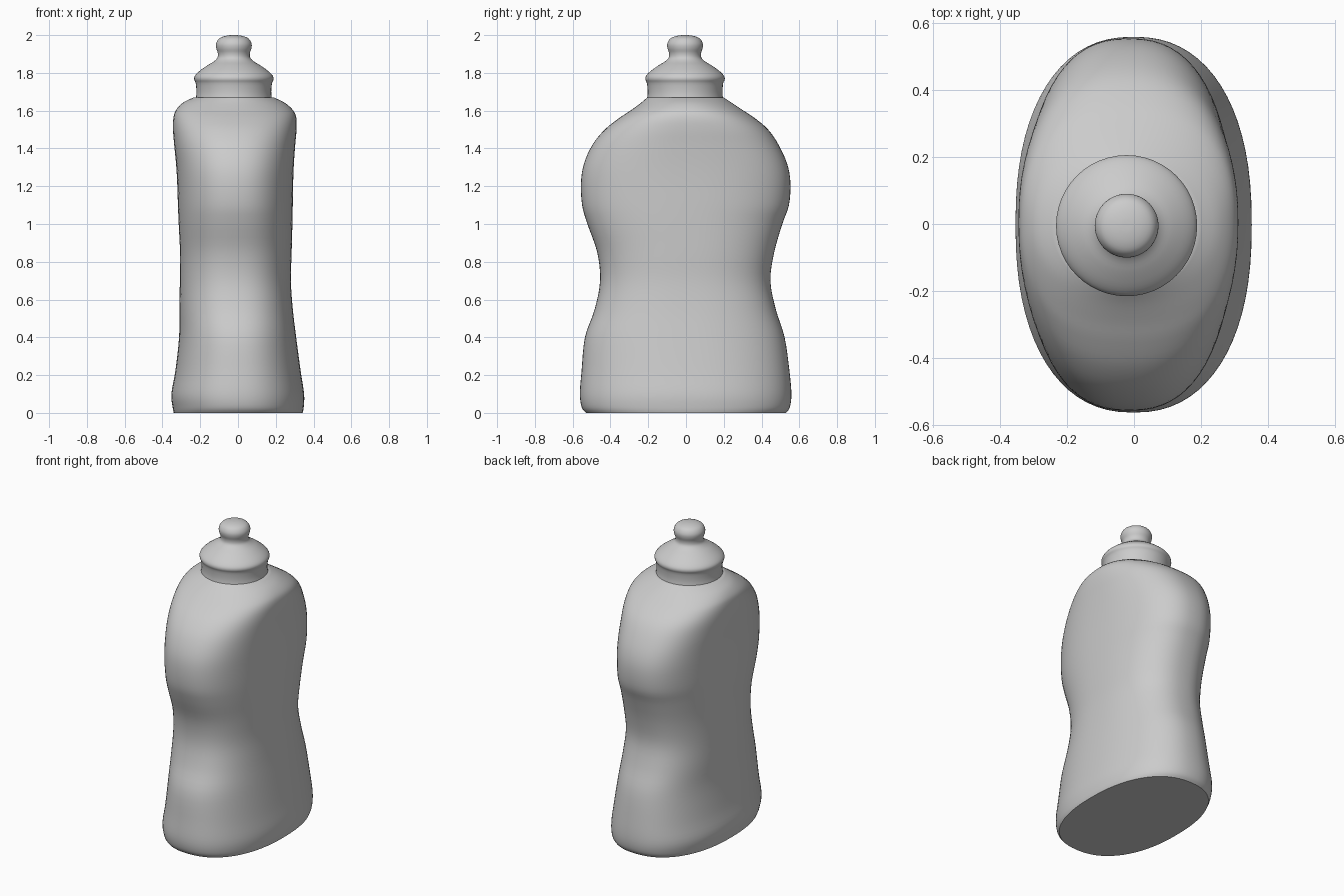
import bpy, bmesh, math

if "Cube" in bpy.data.objects:
    bpy.data.objects.remove(bpy.data.objects["Cube"])

grey = bpy.data.materials.new("matte grey")
grey.diffuse_color = (0.6, 0.6, 0.6, 1)
grey.use_nodes = True
grey.node_tree.nodes["Principled BSDF"].inputs["Base Color"].default_value = grey.diffuse_color


def smooth_rows(rows, steps):
    """Catmull-Rom interpolation between section rows."""
    out = []
    for i in range(len(rows) - 1):
        p = [rows[max(i - 1, 0)], rows[i], rows[i + 1], rows[min(i + 2, len(rows) - 1)]]
        for s in range(steps):
            t = s / steps
            out.append([0.5 * (2 * b + (c - a) * t + (2 * a - 5 * b + 4 * c - d) * t * t
                               + (3 * b - a - 3 * c + d) * t ** 3) for a, b, c, d in zip(*p)])
    return out + [rows[-1]]


def loft(name, rows, sides, steps):
    """Rows hold z, min x, max x, min y, max y, superellipse exponent."""
    bm = bmesh.new()
    rings = []
    for z, x0, x1, y0, y1, n in smooth_rows(rows, steps):
        ring = []
        for k in range(sides):
            a = 2 * math.pi * k / sides
            c, s = math.cos(a), math.sin(a)
            x = (x0 + x1) / 2 + (x1 - x0) / 2 * math.copysign(abs(c) ** (2 / n), c)
            y = (y0 + y1) / 2 + (y1 - y0) / 2 * math.copysign(abs(s) ** (2 / n), s)
            ring.append(bm.verts.new((x, y, z)))
        rings.append(ring)
    for lo, hi in zip(rings, rings[1:]):
        for k in range(sides):
            j = (k + 1) % sides
            bm.faces.new((lo[k], lo[j], hi[j], hi[k]))
    bm.faces.new(rings[0][::-1])
    bm.faces.new(rings[-1])
    mesh = bpy.data.meshes.new(name)
    bm.to_mesh(mesh)
    bm.free()
    mesh.materials.append(grey)
    ob = bpy.data.objects.new(name, mesh)
    bpy.context.collection.objects.link(ob)
    bpy.ops.object.select_all(action='DESELECT')
    ob.select_set(True)
    bpy.context.view_layer.objects.active = ob
    bpy.ops.object.shade_smooth_by_angle(angle=math.radians(40))
    return ob


# Squeeze body: oval sections with a waist and rounded shoulders
loft("bottle_body", [
    (0.00, -.340, .342, -.530, .530, 2.3),
    (0.03, -.346, .348, -.552, .550, 2.3),
    (0.10, -.353, .350, -.562, .558, 2.3),
    (0.22, -.332, .332, -.553, .548, 2.3),
    (0.40, -.312, .308, -.535, .522, 2.3),
    (0.55, -.310, .290, -.483, .475, 2.4),
    (0.70, -.308, .280, -.455, .447, 2.4),
    (0.85, -.307, .284, -.470, .467, 2.4),
    (1.00, -.314, .288, -.522, .510, 2.4),
    (1.10, -.318, .290, -.550, .545, 2.4),
    (1.22, -.322, .292, -.556, .553, 2.4),
    (1.32, -.328, .296, -.540, .535, 2.4),
    (1.42, -.338, .303, -.495, .490, 2.4),
    (1.50, -.344, .310, -.430, .435, 2.4),
    (1.56, -.342, .309, -.355, .365, 2.4),
    (1.60, -.330, .293, -.295, .305, 2.3),
    (1.64, -.295, .250, -.240, .245, 2.1),
    (1.67, -.235, .190, -.205, .200, 2.0),
], 72, 4)

# Neck, flared cap and rounded nozzle in one turned profile
cx, cy = -0.022, -0.005
profile = [(1.60, .215), (1.66, .202), (1.70, .198), (1.745, .202), (1.765, .210),
           (1.785, .206), (1.81, .182), (1.84, .140), (1.86, .107), (1.88, .087),
           (1.905, .085), (1.93, .093), (1.955, .094), (1.98, .080), (1.993, .055),
           (1.999, .025), (2.00, .004)]
loft("cap_and_nozzle", [(z, cx - r, cx + r, cy - r, cy + r, 2) for z, r in profile], 48, 3)
